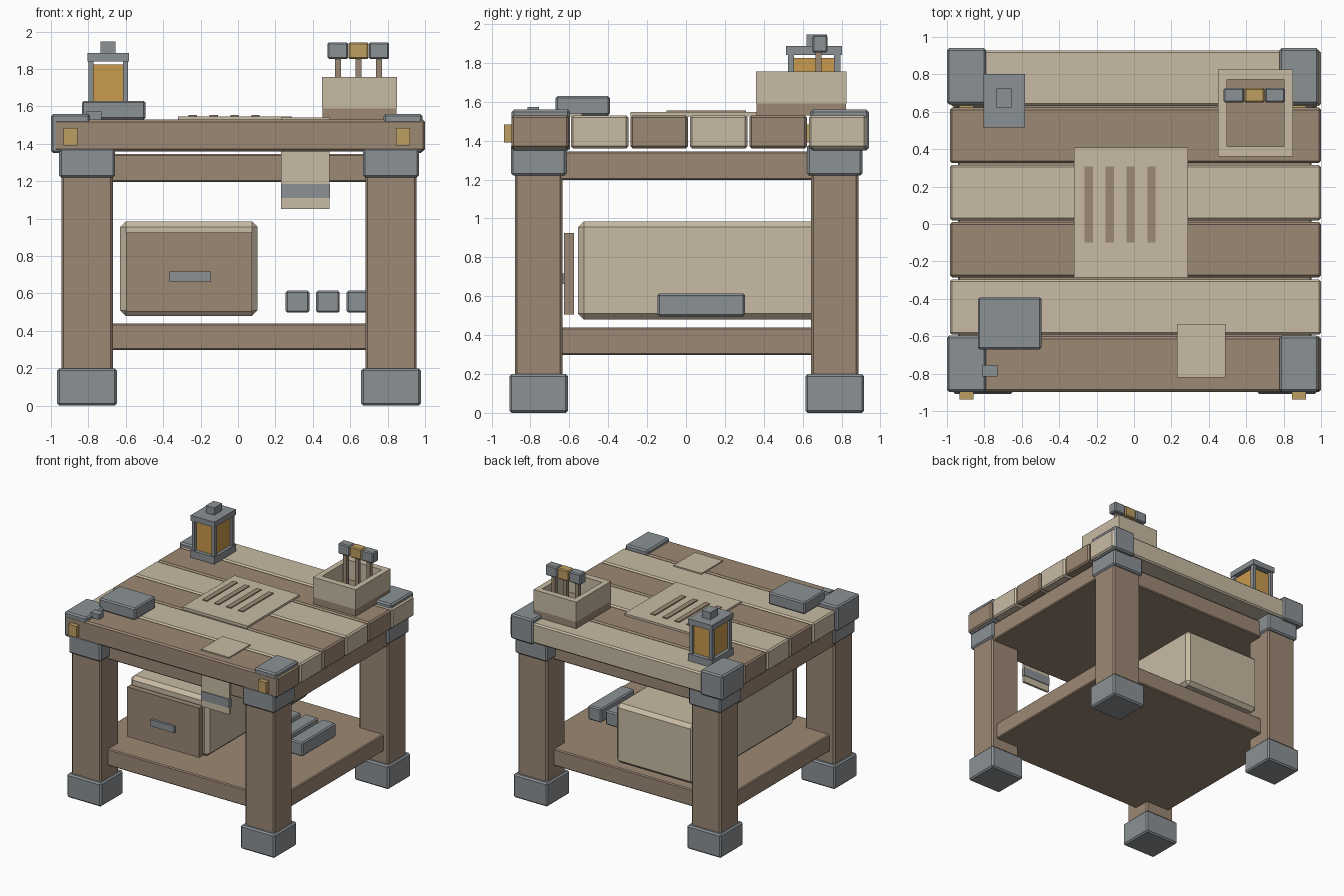
import bpy
import bmesh
from mathutils import Vector

if "Cube" in bpy.data.objects:
    bpy.data.objects.remove(bpy.data.objects["Cube"], do_unlink=True)


def make_material(name, rgb):
    m = bpy.data.materials.new(name)
    m.use_nodes = True
    m.diffuse_color = (*rgb, 1)
    m.node_tree.nodes["Principled BSDF"].inputs["Base Color"].default_value = (*rgb, 1)
    return m


DARK = make_material("dark wood", (0.333, 0.246, 0.174))
LIGHT = make_material("light wood", (0.578, 0.497, 0.371))
IRON = make_material("grey iron", (0.258, 0.283, 0.30))
BRASS = make_material("brass", (0.515, 0.342, 0.122))
GLASS = make_material("amber glass", (0.584, 0.328, 0.076))


def box(name, mat, x, y, z, bevel=0.0):
    """Box spanning the (low, high) ranges on each axis, with chamfered edges."""
    size = Vector([b - a for a, b in (x, y, z)])
    bm = bmesh.new()
    bmesh.ops.create_cube(bm, size=1)
    bmesh.ops.scale(bm, vec=size, verts=bm.verts)
    if bevel:
        bmesh.ops.bevel(bm, geom=bm.edges[:], offset=bevel, segments=1,
                        profile=0.5, affect='EDGES')
    mesh = bpy.data.meshes.new(name)
    bm.to_mesh(mesh)
    bm.free()
    mesh.materials.append(mat)
    ob = bpy.data.objects.new(name, mesh)
    ob.location = [(a + b) / 2 for a, b in (x, y, z)]
    bpy.context.collection.objects.link(ob)
    return ob


def span(centre, width):
    return (centre - width / 2, centre + width / 2)


# Legs with iron feet, collars, corner caps and brass bolts
for side, lx, cx in (("right", -0.807, -0.895), ("left", 0.818, 0.882)):
    for end, ly, cy in (("front", -0.758, -0.747), ("back", 0.765, 0.79)):
        tag = f"{end}_{side}"
        box(f"leg_{tag}", DARK, span(lx, 0.275), span(ly, 0.245), (0.1, 1.36), 0.012)
        box(f"foot_{tag}", IRON, span(lx, 0.32), span(ly, 0.302), (0, 0.2), 0.012)
        box(f"collar_{tag}", IRON, span(lx, 0.3), span(ly, 0.285), (1.22, 1.38), 0.012)
        box(f"corner_cap_{tag}", IRON, span(cx, 0.21), span(cy, 0.3), (1.35, 1.56), 0.012)
        box(f"bolt_{tag}", BRASS, span(cx, 0.075), (cy - 0.19, cy - 0.13), (1.39, 1.484))

# Shelf and the frame under the top
box("shelf", DARK, (-0.9, 0.91), (-0.78, 0.79), (0.297, 0.44), 0.008)
box("top_frame", DARK, (-0.94, 0.95), (-0.78, 0.79), (1.197, 1.345), 0.008)

# Table top planks in alternating wood
for i in range(6):
    box(f"plank_{i + 1}", LIGHT if i % 2 else DARK, (-0.985, 1.0),
        span(-0.75 + 0.306 * i, 0.296), (1.36, 1.53), 0.012)

# Drawer cabinet on the shelf
box("cabinet", LIGHT, (-0.63, 0.105), (-0.555, 0.8), (0.48, 0.985), 0.03)
box("drawer_front", DARK, (-0.6, 0.075), (-0.627, -0.577), (0.505, 0.925))
box("drawer_handle", IRON, (-0.365, -0.145), (-0.647, -0.62), (0.663, 0.718))

# Metal bars on the shelf
for i in range(3):
    box(f"metal_bar_{i + 1}", IRON, span(0.318 + 0.163 * i, 0.126),
        (-0.147, 0.303), (0.497, 0.615), 0.01)

# Cloth lying on the top and hanging below its front
box("cloth_top", LIGHT, (0.23, 0.49), (-0.82, -0.535), (1.525, 1.54))
box("cloth_flap", LIGHT, (0.23, 0.49), (-0.815, -0.795), (1.053, 1.53))
box("cloth_band", IRON, (0.229, 0.491), (-0.821, -0.789), (1.11, 1.185))

# Sheet with painted strips
box("sheet", LIGHT, (-0.32, 0.29), (-0.285, 0.41), (1.525, 1.547))
for i in range(4):
    box(f"sheet_strip_{i + 1}", DARK, span(-0.242 + 0.112 * i, 0.044),
        (-0.1, 0.308), (1.546, 1.555))

# Iron block and small latch
box("iron_block", IRON, (-0.835, -0.495), (-0.67, -0.392), (1.53, 1.63), 0.01)
box("latch", IRON, (-0.81, -0.73), (-0.815, -0.755), (1.53, 1.572))

# Lantern
box("lantern_base", IRON, (-0.805, -0.582), (0.515, 0.803), (1.53, 1.59))
box("lantern_glass", GLASS, (-0.777, -0.607), (0.545, 0.77), (1.59, 1.825))
for px in (-0.785, -0.602):
    for py in (0.54, 0.778):
        box("lantern_post", IRON, span(px, 0.027), span(py, 0.033), (1.58, 1.85))
box("lantern_cap", IRON, (-0.805, -0.582), (0.515, 0.803), (1.84, 1.886))
box("lantern_knob", IRON, (-0.735, -0.656), (0.62, 0.724), (1.88, 1.947))

# Open crate
box("crate_floor", DARK, (0.453, 0.848), (0.363, 0.822), (1.53, 1.592))
for name, y in (("front", (0.36, 0.415)), ("back", (0.773, 0.825))):
    box(f"crate_wall_{name}", LIGHT, (0.45, 0.85), y, (1.59, 1.757))
for name, x in (("right", (0.45, 0.497)), ("left", (0.803, 0.85))):
    box(f"crate_wall_{name}", LIGHT, x, (0.415, 0.773), (1.59, 1.757))

# Tools standing in the crate
for i, mat in enumerate((IRON, BRASS, IRON)):
    tx = 0.534 + 0.11 * i
    box(f"tool_shaft_{i + 1}", DARK, span(tx, 0.032), span(0.682, 0.032), (1.58, 1.86))
    box(f"tool_head_{i + 1}", mat, span(tx, 0.109), (0.65, 0.727), (1.853, 1.943), 0.008)
